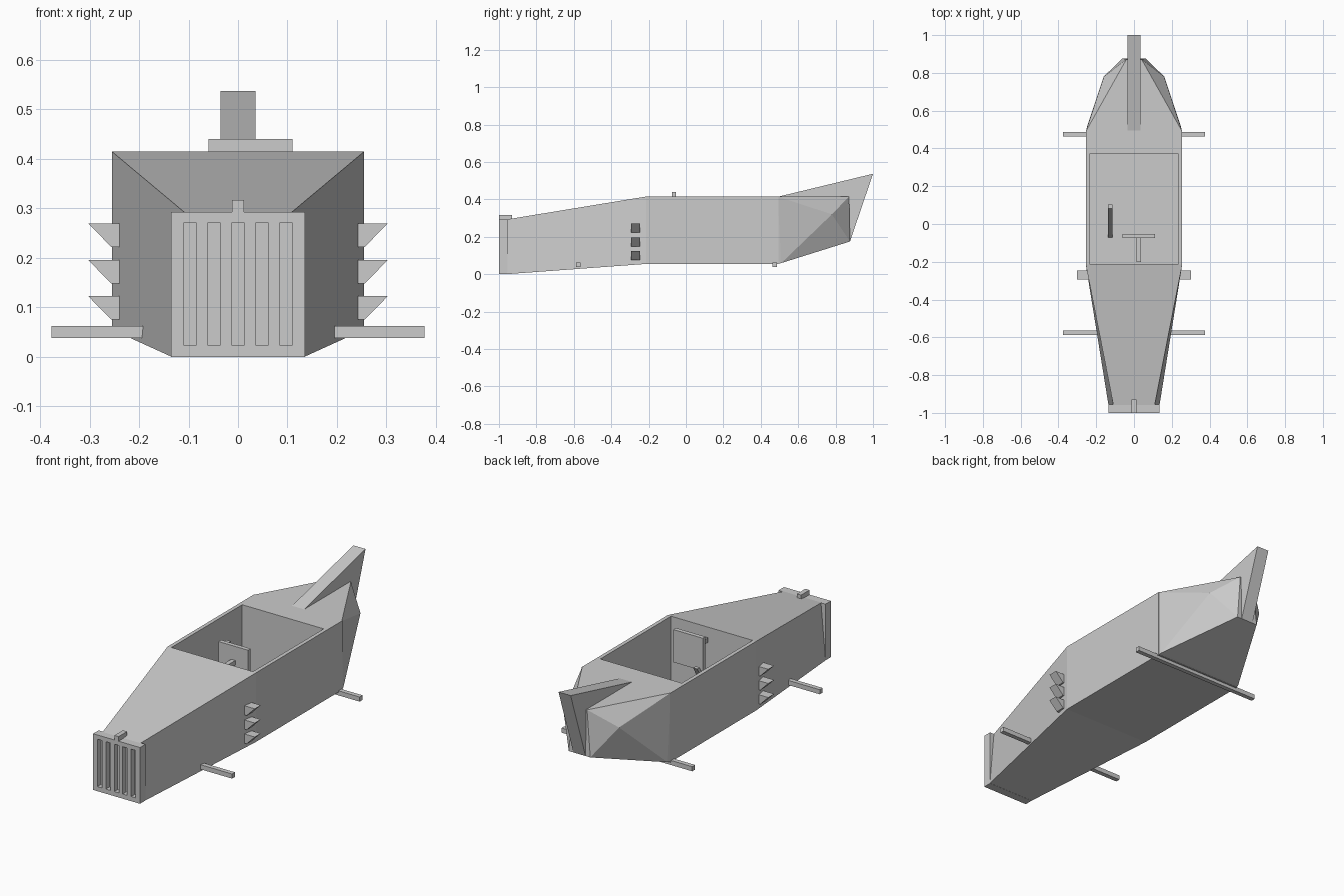
import bpy, bmesh
from mathutils import Vector

if "Cube" in bpy.data.objects:
    bpy.data.objects.remove(bpy.data.objects["Cube"])


def finish(name, bm):
    bmesh.ops.recalc_face_normals(bm, faces=bm.faces[:])
    me = bpy.data.meshes.new(name)
    bm.to_mesh(me)
    bm.free()
    ob = bpy.data.objects.new(name, me)
    bpy.context.collection.objects.link(ob)
    return ob


def loft(name, rings):
    """Skin a list of equal-length point rings and cap both ends."""
    bm = bmesh.new()
    vs = [[bm.verts.new(p) for p in r] for r in rings]
    n = len(vs[0])
    for a, b in zip(vs, vs[1:]):
        for i in range(n):
            j = (i + 1) % n
            bm.faces.new((a[i], a[j], b[j], b[i]))
    bm.faces.new(vs[0])
    bm.faces.new(vs[-1])
    return finish(name, bm)


def box(name, x, y, z):
    return loft(name, [[(x[0], v, z[0]), (x[1], v, z[0]),
                        (x[1], v, z[1]), (x[0], v, z[1])] for v in y])


def cut(target, cutters):
    for c in cutters:
        m = target.modifiers.new("cut", 'BOOLEAN')
        m.operation = 'DIFFERENCE'
        m.solver = 'EXACT'
        m.object = c
        c.hide_render = True
        bpy.context.view_layer.objects.active = target
        bpy.ops.object.modifier_apply(modifier=m.name)
        bpy.data.objects.remove(c)


# Main body: tapered bonnet plus straight cockpit section
def section(y, wb, wt, z0, z1):
    return [(-wb, y, z0), (wb, y, z0), (wt, y, z1), (-wt, y, z1)]


body = loft("body", [section(-0.965, 0.134, 0.108, 0.0, 0.292),
                     section(-0.215, 0.255, 0.255, 0.055, 0.415),
                     section(0.495, 0.255, 0.255, 0.055, 0.415)])
cut(body, [box("cockpit_cutter", (-0.235, 0.235), (-0.213, 0.37), (0.08, 0.6))])

# Faceted tail
bm = bmesh.new()
for s in (-1, 1):
    for p in ((0.255, 0.49, 0.415), (0.255, 0.49, 0.055), (0.25, 0.51, 0.06),
              (0.16, 0.78, 0.32), (0.04, 0.872, 0.415), (0.062, 0.877, 0.175)):
        bm.verts.new((s * p[0], p[1], p[2]))
bmesh.ops.convex_hull(bm, input=bm.verts[:])
finish("tail", bm)

# Tail fin
loft("tail_fin", [[(x, 0.495, 0.415), (x, 1.0, 0.537), (x, 0.877, 0.175)]
                  for x in (-0.035, 0.035)])

# Radiator grille with five slots, and its cap
grille = box("grille", (-0.135, 0.135), (-1.0, -0.955), (0.0, 0.293))
cut(grille, [box("slot_cutter", (x - 0.013, x + 0.013), (-1.1, -0.972), (0.024, 0.271))
             for x in (-0.097, -0.0485, 0.0, 0.0485, 0.097)])
box("radiator_cap", (-0.012, 0.012), (-1.0, -0.93), (0.285, 0.317))

# Side louvres, three per side
for s, side in ((-1, "left"), (1, "right")):
    for i, top in enumerate((0.27, 0.196, 0.123)):
        low = top - 0.048
        loft(f"louvre_{side}_{i + 1}",
             [[(s * 0.238, y, top), (s * 0.303, y, top),
               (s * 0.256, y, low), (s * 0.238, y, low)] for y in (-0.294, -0.245)])

# Axles
for name, y in (("front_axle", -0.575), ("rear_axle", 0.475)):
    box(name, (-0.377, 0.377), (y - 0.012, y + 0.012), (0.038, 0.062))

# Square steering wheel and column
box("steering_wheel", (-0.06, 0.11), (-0.075, -0.053), (0.27, 0.44))
box("steering_column", (0.013, 0.037), (-0.2, -0.06), (0.343, 0.367))

# Leaning brake lever
loft("brake_lever", [[(x, -0.075, 0.075), (x, -0.055, 0.075),
                      (x, 0.102, 0.36), (x, 0.082, 0.36)] for x in (-0.137, -0.113)])
